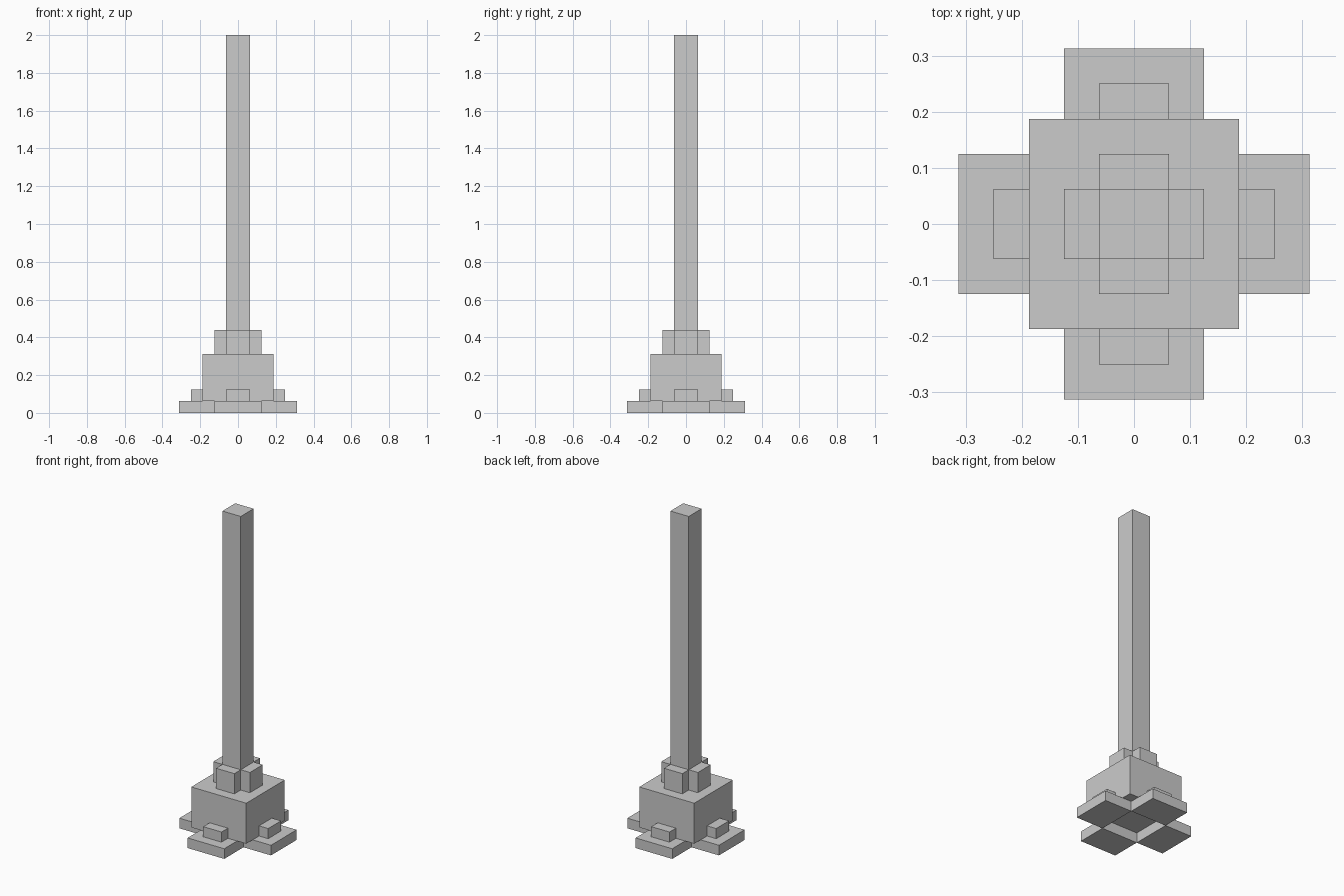
import bpy
from mathutils import Matrix
from math import pi

if "Cube" in bpy.data.objects:
    bpy.data.objects.remove(bpy.data.objects["Cube"])

U = 1 / 16  # modelling grid unit


def box(name, lo, hi, turn=0):
    """Axis-aligned box between two corners (grid units), turned in quarter turns about z."""
    bpy.ops.mesh.primitive_cube_add(size=1)
    ob = bpy.context.object
    ob.name = name
    centre = [(a + b) / 2 * U for a, b in zip(lo, hi)]
    size = [(b - a) * U for a, b in zip(lo, hi)]
    ob.data.transform(Matrix.Rotation(turn * pi / 2, 4, 'Z')
                      @ Matrix.Translation(centre)
                      @ Matrix.Diagonal((*size, 1)))
    return ob


# Central block and tall square post
box("base_block", (-3, -3, 1), (3, 3, 5))
box("post", (-1, -1, 5), (1, 1, 32))

# Parts repeated on each of the four sides
for i, side in enumerate(("front", "right", "back", "left")):
    box(side + "_foot_plate", (-2, -5, 0), (2, -2, 1), i)
    box(side + "_foot_lug", (-1, -4, 1), (1, -3, 2), i)
    box(side + "_post_brace", (-1, -2, 5), (1, -1, 7), i)
